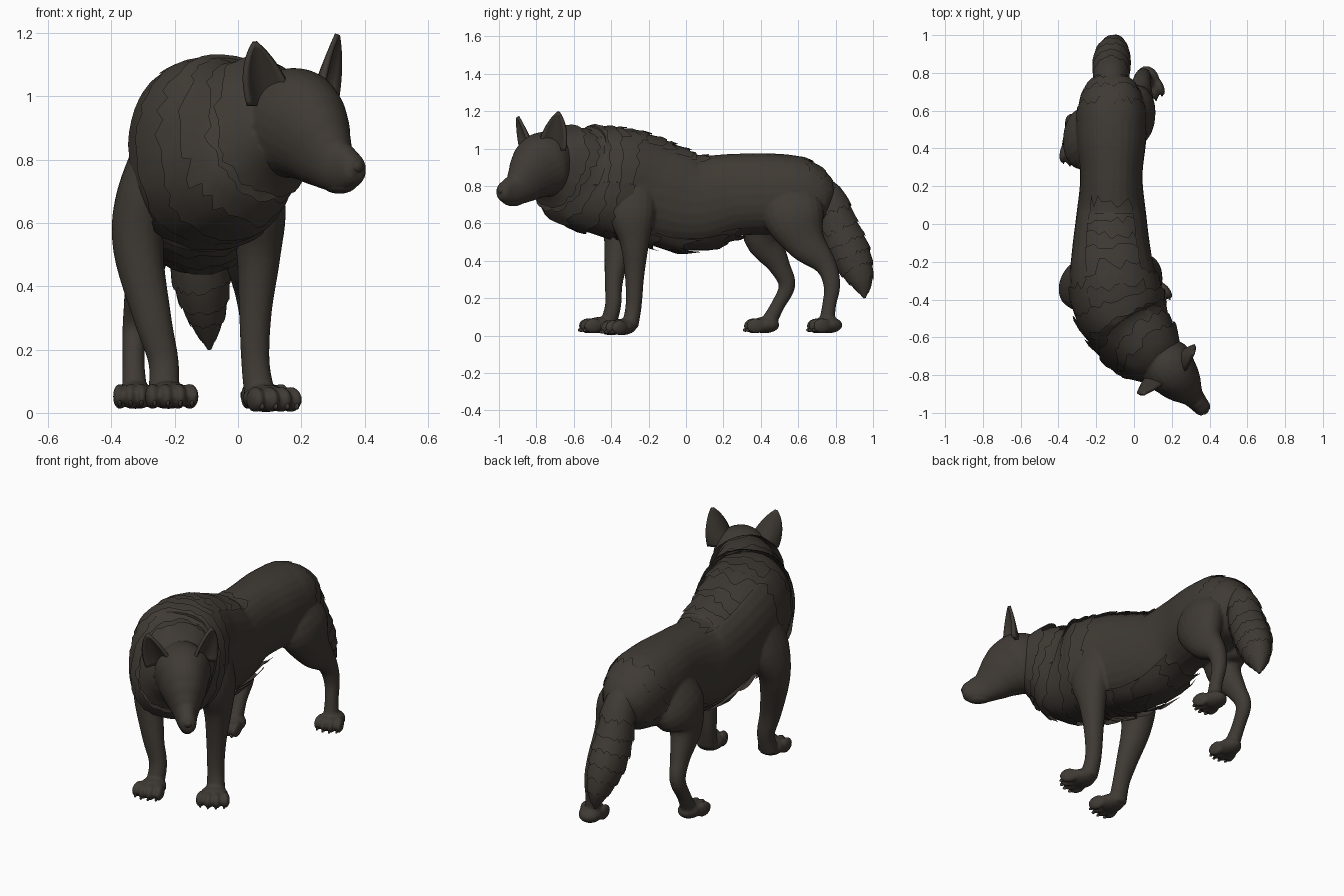
import bpy, bmesh, math, random
from mathutils import Vector, Matrix

random.seed(4)
cube = bpy.data.objects.get("Cube")
if cube:
    bpy.data.objects.remove(cube)

fur = bpy.data.materials.new("dark brown fur")
fur.use_nodes = True
COLOUR = (0.05, 0.042, 0.034, 1)
fur.diffuse_color = COLOUR
bsdf = fur.node_tree.nodes["Principled BSDF"]
bsdf.inputs["Base Color"].default_value = COLOUR
bsdf.inputs["Roughness"].default_value = 0.8

X = Vector((1, 0, 0))
FORWARD = Vector((0.647, -0.763, 0))   # where the turned head points
LEFT = Vector((0.763, 0.647, 0))
EYES = Vector((0.262, -0.855, 0))      # point between the eyes


def finish(name, bm, angle=40):
    bmesh.ops.recalc_face_normals(bm, faces=bm.faces)
    mesh = bpy.data.meshes.new(name)
    bm.to_mesh(mesh)
    bm.free()
    mesh.materials.append(fur)
    ob = bpy.data.objects.new(name, mesh)
    bpy.context.collection.objects.link(ob)
    bpy.ops.object.select_all(action='DESELECT')
    ob.select_set(True)
    bpy.context.view_layer.objects.active = ob
    bpy.ops.object.shade_smooth_by_angle(angle=math.radians(angle))
    return ob


def sample(rings, u):
    """Catmull-Rom value of the ring list at position u."""
    i = min(max(int(u), 0), len(rings) - 2)
    t = u - i
    p = [rings[min(max(i + k, 0), len(rings) - 1)] for k in (-1, 0, 1, 2)]
    return [b + 0.5 * t * (c - a + t * (2*a - 5*b + 4*c - d + t * (3*(b - c) + d - a)))
            for a, b, c, d in zip(*p)]


def ring_point(rings, u, angle, scale=1.0, ref=X, power=0.88):
    s = sample(rings, u)
    ahead = Vector(sample(rings, min(u + 0.05, len(rings) - 1))[:3])
    behind = Vector(sample(rings, max(u - 0.05, 0))[:3])
    tangent = (ahead - behind).normalized()
    side = (ref - tangent * ref.dot(tangent)).normalized()
    up = tangent.cross(side)
    c, n = math.cos(angle), math.sin(angle)
    c = math.copysign(abs(c) ** power, c)
    n = math.copysign(abs(n) ** power, n)
    return Vector(s[:3]) + side * c * s[3] * scale + up * n * s[4] * scale


def loft(bm, rings, ref=X, sides=28, steps=5, power=0.95):
    total = (len(rings) - 1) * steps
    loops = [[bm.verts.new(ring_point(rings, i / steps, math.tau * k / sides, 1, ref, power))
              for k in range(sides)] for i in range(total + 1)]
    for a, b in zip(loops, loops[1:]):
        for k in range(sides):
            bm.faces.new((a[k], a[k - 1], b[k - 1], b[k]))
    bm.faces.new(loops[0])
    bm.faces.new(loops[-1])


def fur_layer(bm, rings, root, tip, flare, start=0, end=360, ragged=0.12, power=0.86):
    """Band of fur that lifts off the skin from root to a ragged tip edge."""
    count = max(6, int((end - start) / 7))
    rows = []
    for row in range(4):
        f = row / 3
        line = []
        for k in range(count + 1):
            angle = math.radians(start + (end - start) * k / count)
            u = root + (tip - root) * f
            if row == 3:
                u += random.uniform(-ragged, ragged)
            u = min(max(u, 0), len(rings) - 1)
            scale = 0.98 + (flare - 0.98) * f
            line.append(bm.verts.new(ring_point(rings, u, angle, scale, X, power)))
        rows.append(line)
    for a, b in zip(rows, rows[1:]):
        for k in range(count):
            bm.faces.new((a[k], a[k + 1], b[k + 1], b[k]))


def ball(bm, centre, radii, yaw=0.0):
    m = (Matrix.Translation(centre) @ Matrix.Rotation(yaw, 4, 'Z')
         @ Matrix.Diagonal((*radii, 1)))
    bmesh.ops.create_uvsphere(bm, u_segments=14, v_segments=9, radius=1, matrix=m)


# Each ring: x, y, z, half width, half depth
torso = [(-.12, .78, .68, .05, .06), (-.12, .73, .7, .13, .145),
         (-.12, .6, .742, .18, .208), (-.12, .45, .757, .185, .217),
         (-.12, .25, .75, .165, .222), (-.12, .05, .715, .185, .255),
         (-.12, -.15, .76, .21, .275), (-.11, -.3, .81, .23, .28),
         (-.07, -.45, .83, .24, .28), (-.01, -.57, .85, .205, .265),
         (.07, -.66, .9, .165, .2), (.14, -.74, .925, .14, .155)]
tail = [(-.12, .64, .84, .05, .05), (-.12, .755, .75, .08, .08),
        (-.12, .82, .57, .09, .1), (-.115, .882, .43, .087, .1),
        (-.1, .935, .3, .055, .065), (-.09, .955, .2, .006, .006)]
# Distance ahead of the eyes, height, half width, half height
skull = [(-.25, .935, .11, .13), (-.15, .922, .148, .172), (-.08, .89, .13, .17),
         (-.03, .855, .113, .145), (.02, .815, .086, .115), (.07, .783, .062, .088),
         (.12, .77, .05, .075), (.165, .765, .043, .052), (.185, .763, .03, .032)]
head = [(*(EYES + FORWARD * t + Vector((0, 0, z))), a, b) for t, z, a, b in skull]

legs = {
    "front_left": [(.0, -.3, .85, .1, .14), (.06, -.29, .66, .09, .13),
                   (.065, -.275, .5, .07, .08), (.055, -.275, .32, .052, .052),
                   (.055, -.28, .16, .045, .043), (.07, -.3, .05, .05, .045)],
    "front_right": [(-.22, -.32, .87, .09, .14), (-.295, -.33, .68, .09, .13),
                    (-.315, -.355, .52, .08, .085), (-.27, -.385, .3, .06, .05),
                    (-.235, -.39, .16, .048, .043), (-.235, -.42, .05, .05, .045)],
    "hind_left": [(-.06, .55, .8, .085, .12), (.005, .575, .65, .105, .165),
                  (.03, .64, .5, .075, .11), (.04, .745, .38, .05, .06),
                  (.05, .78, .27, .04, .045), (.06, .765, .16, .035, .037),
                  (.065, .75, .05, .042, .045)],
    "hind_right": [(-.19, .5, .8, .085, .13), (-.262, .45, .65, .11, .17),
                   (-.29, .42, .52, .08, .11), (-.31, .495, .38, .05, .06),
                   (-.325, .54, .27, .04, .045), (-.33, .49, .16, .035, .037),
                   (-.325, .43, .05, .042, .045)],
}
# Centre of each foot, its yaw, lowest point and size
paws = {"front_left": (.1, -.365, .5, .002, 1.1), "front_right": (-.215, -.485, .18, .012, 1.05),
        "hind_left": (.078, .735, .25, .012, .95), "hind_right": (-.322, .395, 0, .012, .9)}

# Skin: torso, head, legs and four-toed paws fused into one smooth surface
bm = bmesh.new()
claws = bmesh.new()
loft(bm, torso, power=0.9)
loft(bm, head, ref=LEFT)
for name, rings in legs.items():
    loft(bm, rings, sides=20)
    x, y, yaw, low, size = paws[name]
    spin = Matrix.Rotation(yaw, 3, 'Z')
    foot = Vector((x, y, low))
    ball(bm, foot + spin @ Vector((0, .025, .044)), (.068 * size, .08, .044), yaw)
    for k in (-1.5, -.5, .5, 1.5):
        reach = -.042 + .014 * abs(k)
        ball(bm, foot + spin @ Vector((k * .038 * size, reach, .04)),
             (.023 * size, .053, .041), yaw + k * .1)
        ball(claws, foot + spin @ Vector((k * .038 * size, reach - .042, .018)),
             (.006, .014, .01), yaw)
finish("claws", claws)
body = finish("body", bm, 180)
fuse = body.modifiers.new("fuse", 'REMESH')
fuse.mode = 'VOXEL'
fuse.voxel_size = 0.008
fuse.use_smooth_shade = True
soften = body.modifiers.new("soften", 'SMOOTH')
soften.iterations = 4

# Mane: overlapping collars from the cheeks back over the shoulders
bm = bmesh.new()
for root, flare in ((11, 1.2), (10.6, 1.12), (10, 1.08), (9.4, 1.07),
                    (8.7, 1.06), (8.0, 1.05)):
    fur_layer(bm, torso, root, root - 0.85, flare)
finish("mane", bm, 35)

# Tufts along the spine, belly and rump
bm = bmesh.new()
for k in range(7):
    fur_layer(bm, torso, 8.2 - k * .5, 7.4 - k * .5, 1.06 - k * .004, 55, 125, .16)
finish("back_fur", bm, 30)
bm = bmesh.new()
for k in range(7):
    fur_layer(bm, torso, 8.4 - k * .6, 7.5 - k * .6, 1.1, 225, 315, .2)
finish("belly_fur", bm, 30)
bm = bmesh.new()
for k in range(4):
    fur_layer(bm, torso, 2.6 - k * .5, 1.9 - k * .5, 1.03, -20, 200)
finish("rump_fur", bm, 30)

# Tail with layered fur
bm = bmesh.new()
loft(bm, tail, sides=18)
for k in range(7):
    fur_layer(bm, tail, .75 + k * .52, 1.5 + k * .52, 1.12, ragged=.09, power=1)
finish("tail", bm, 35)

# Cupped ears
ears = {"left_ear": ((.235, -.7, .99), (.315, -.685, 1.195), (.35, .94, 0), (.94, -.35, 0)),
        "right_ear": ((.085, -.8, .97), (.055, -.9, 1.17), (.94, .35, 0), (.35, -.94, 0))}
for name, (base, tip, across, facing) in ears.items():
    base, tip, across, facing = map(Vector, (base, tip, across, facing))
    bm = bmesh.new()
    grid = []
    for r in range(13):
        v = r / 12
        width = .075 * max(math.cos(v * math.pi / 2), .02) ** .75 * (1 + .15 * v)
        grid.append([bm.verts.new(base.lerp(tip, v) + across * width * u
                                  + facing * .06 * u * u * (1 - v))
                     for u in [k / 5 - 1 for k in range(11)]])
    for a, b in zip(grid, grid[1:]):
        for k in range(10):
            bm.faces.new((a[k], a[k + 1], b[k + 1], b[k]))
    ear = finish(name, bm, 60)
    shell = ear.modifiers.new("thickness", 'SOLIDIFY')
    shell.thickness = 0.016
    shell.offset = 0

# Nose, jaw and eyes
yaw = math.atan2(FORWARD.x, -FORWARD.y)
bm = bmesh.new()
ball(bm, EYES + FORWARD * .174 + Vector((0, 0, .778)), (.026, .019, .022), yaw)
finish("nose", bm)
bm = bmesh.new()
ball(bm, EYES + FORWARD * .09 + Vector((0, 0, .725)), (.038, .075, .033), yaw)
finish("lower_jaw", bm)
for side, s in (("left", 1), ("right", -1)):
    bm = bmesh.new()
    ball(bm, EYES + FORWARD * .002 + LEFT * .073 * s + Vector((0, 0, .907)),
         (.02, .02, .011), yaw + s * .7)
    finish(side + "_eye", bm)
